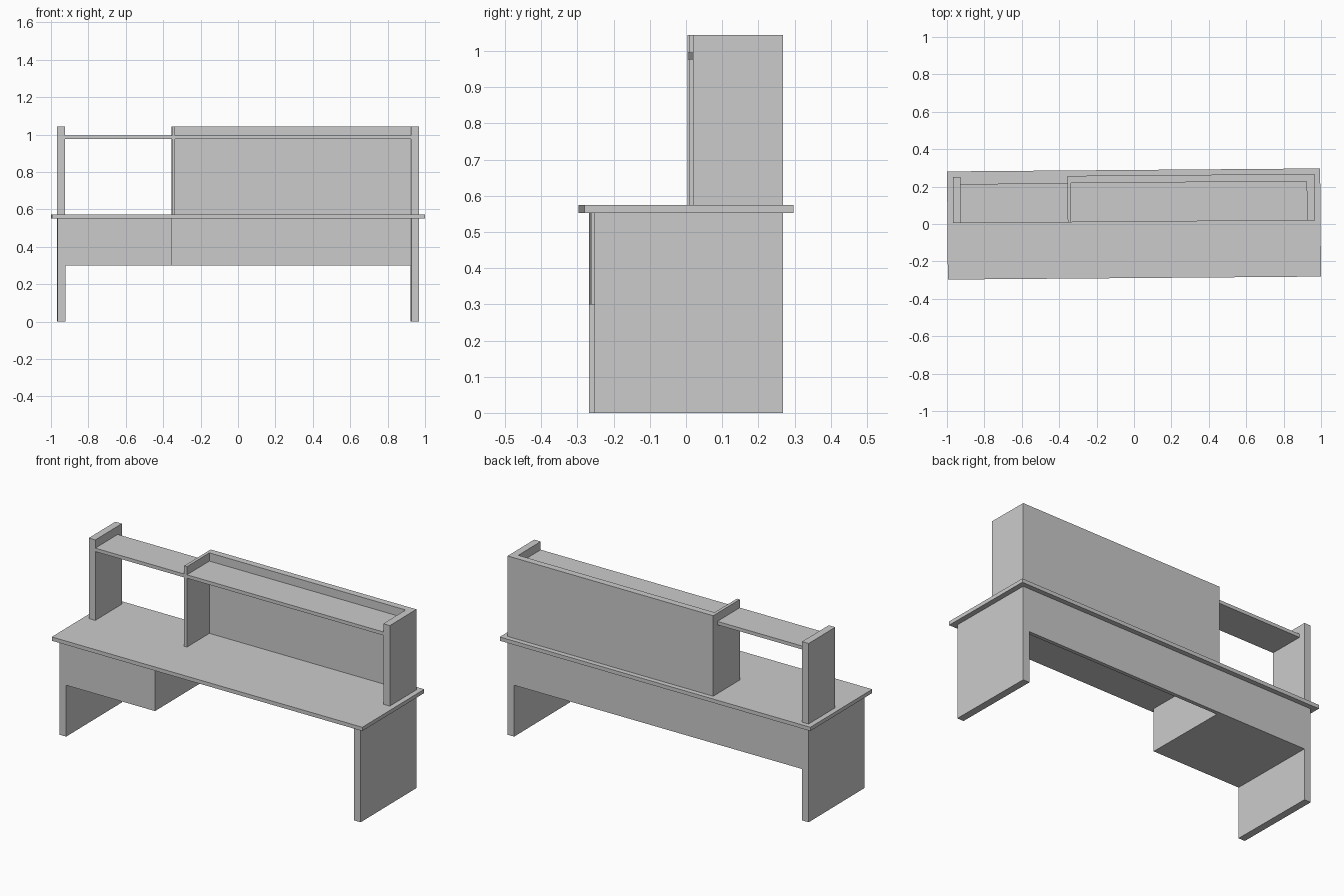
import bpy
from mathutils import Matrix

if "Cube" in bpy.data.objects:
    bpy.data.objects.remove(bpy.data.objects["Cube"])

# the whole desk is turned very slightly about z
TURN = Matrix.Rotation(0.008, 4, 'Z')


def board(name, x, y, z):
    """Flat-faced board spanning the given (min, max) ranges."""
    bpy.ops.mesh.primitive_cube_add(size=1)
    ob = bpy.context.object
    ob.name = name
    size = Matrix.Diagonal((x[1] - x[0], y[1] - y[0], z[1] - z[0], 1))
    centre = Matrix.Translation((sum(x) / 2, sum(y) / 2, sum(z) / 2))
    ob.data.transform(centre @ size)
    ob.matrix_world = TURN
    return ob


OUT, INN = 0.967, 0.925          # outer and inner faces of the end panels
BACK = 0.26                      # back plane of legs and hutch
FRONT_H, SHELF_BACK = 0.012, 0.221
TOP_LO, TOP_HI, HUTCH_HI = 0.552, 0.574, 1.044
MID = (-0.354, -0.336)           # hutch divider

# desk top
board("desk_top", (-0.9975, 0.9975), (-0.289, 0.289), (TOP_LO, TOP_HI))

# legs and hutch end panels on both sides
for side, s in (("left", -1), ("right", 1)):
    xs = tuple(sorted((s * OUT, s * INN)))
    board(side + "_leg_panel", xs, (-BACK, BACK), (0, TOP_LO))
    board(side + "_hutch_panel", xs, (FRONT_H, BACK), (TOP_HI, HUTCH_HI))

# back modesty panel and drawer box under the top
board("modesty_panel", (-INN, INN), (BACK - 0.022, BACK), (0.3, TOP_LO))
board("drawer_box", (-INN, MID[0]), (-BACK, BACK - 0.022), (0.3, TOP_LO))

# hutch divider, back board and shelves
board("hutch_divider", MID, (FRONT_H, BACK), (TOP_HI, HUTCH_HI))
board("hutch_back", (MID[1], INN), (SHELF_BACK, BACK), (TOP_HI, HUTCH_HI))
for name, xs in (("left_shelf", (-INN, MID[0])), ("right_shelf", (MID[1], INN))):
    board(name, xs, (FRONT_H, SHELF_BACK), (0.976, 0.996))
